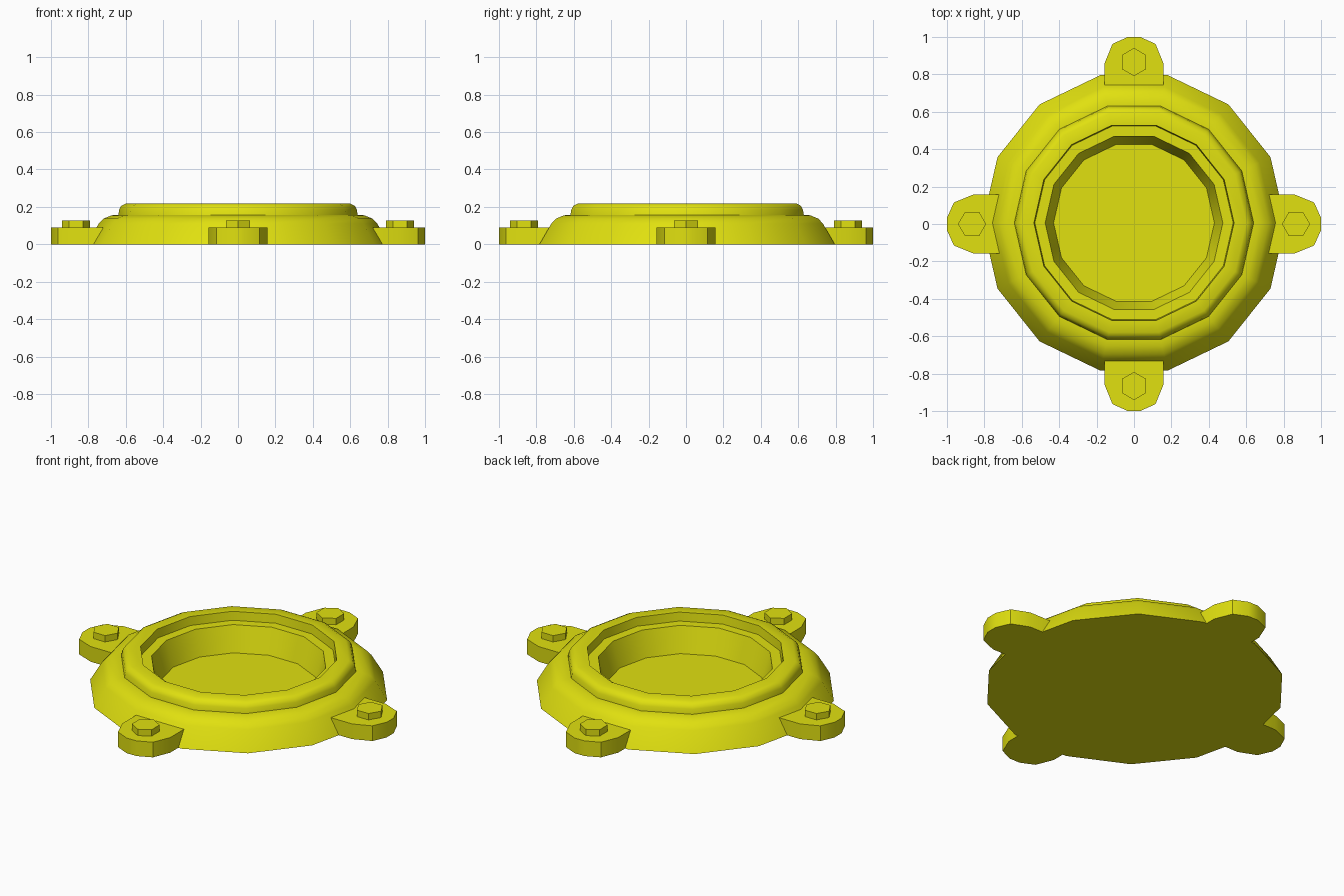
import bpy, bmesh, math

if "Cube" in bpy.data.objects:
    bpy.data.objects.remove(bpy.data.objects["Cube"])

SIDES = 14
Y0 = 0.006  # body sits very slightly off the lug centre

mat = bpy.data.materials.new("yellow_paint")
mat.diffuse_color = (0.75, 0.75, 0.005, 1)
mat.use_nodes = True
mat.node_tree.nodes["Principled BSDF"].inputs["Base Color"].default_value = mat.diffuse_color


def finish(bm, name):
    bmesh.ops.recalc_face_normals(bm, faces=bm.faces)
    me = bpy.data.meshes.new(name)
    bm.to_mesh(me)
    bm.free()
    me.materials.append(mat)
    ob = bpy.data.objects.new(name, me)
    bpy.context.collection.objects.link(ob)
    bpy.ops.object.select_all(action='DESELECT')
    ob.select_set(True)
    bpy.context.view_layer.objects.active = ob
    bpy.ops.object.shade_smooth_by_angle(angle=math.radians(40))
    return ob


def lathe(name, profile):
    """Turn an (r, z) profile around z and cap both ends."""
    bm = bmesh.new()
    rings = []
    for r, z in profile:
        rings.append([bm.verts.new((r * math.cos(2 * math.pi * i / SIDES),
                                    r * math.sin(2 * math.pi * i / SIDES) + Y0, z))
                      for i in range(SIDES)])
    for a, b in zip(rings, rings[1:]):
        for i in range(SIDES):
            j = (i + 1) % SIDES
            bm.faces.new((a[i], a[j], b[j], b[i]))
    bm.faces.new(rings[0])
    bm.faces.new(rings[-1])
    return finish(bm, name)


def prism(name, points, z0, z1, angle):
    """Extrude an outline (radial, sideways) upward, turned by angle."""
    c, s = math.cos(angle), math.sin(angle)
    bm = bmesh.new()
    face = bm.faces.new([bm.verts.new((u * c - v * s, u * s + v * c, z0)) for u, v in points])
    top = bmesh.ops.extrude_face_region(bm, geom=[face], use_keep_orig=True)
    for v in top["geom"]:
        if isinstance(v, bmesh.types.BMVert):
            v.co.z = z1
    return finish(bm, name)


# Domed housing with rim, inner ledge and recessed floor
lathe("housing", [
    (0.81, 0), (0.745, 0.11), (0.72, 0.137), (0.675, 0.155),  # sloping base
    (0.64, 0.157), (0.635, 0.185), (0.625, 0.205), (0.60, 0.218),  # raised rim
    (0.535, 0.218), (0.53, 0.167), (0.475, 0.167), (0.43, 0.02)])  # ledge and well

# Four mounting lugs with hexagonal bolt heads
half = [(0.62, 0.157), (0.86, 0.157), (0.963, 0.115), (1.0, 0.033)]
lug = half + [(u, -v) for u, v in reversed(half)]
hexagon = [(0.866 + 0.075 * math.cos(k * math.pi / 3), 0.075 * math.sin(k * math.pi / 3))
           for k in range(6)]
for side, n in (("right", 0), ("back", 1), ("left", 2), ("front", 3)):
    prism(side + "_lug", lug, 0, 0.09, n * math.pi / 2)
    prism(side + "_bolt", hexagon, 0.08, 0.128, n * math.pi / 2)
